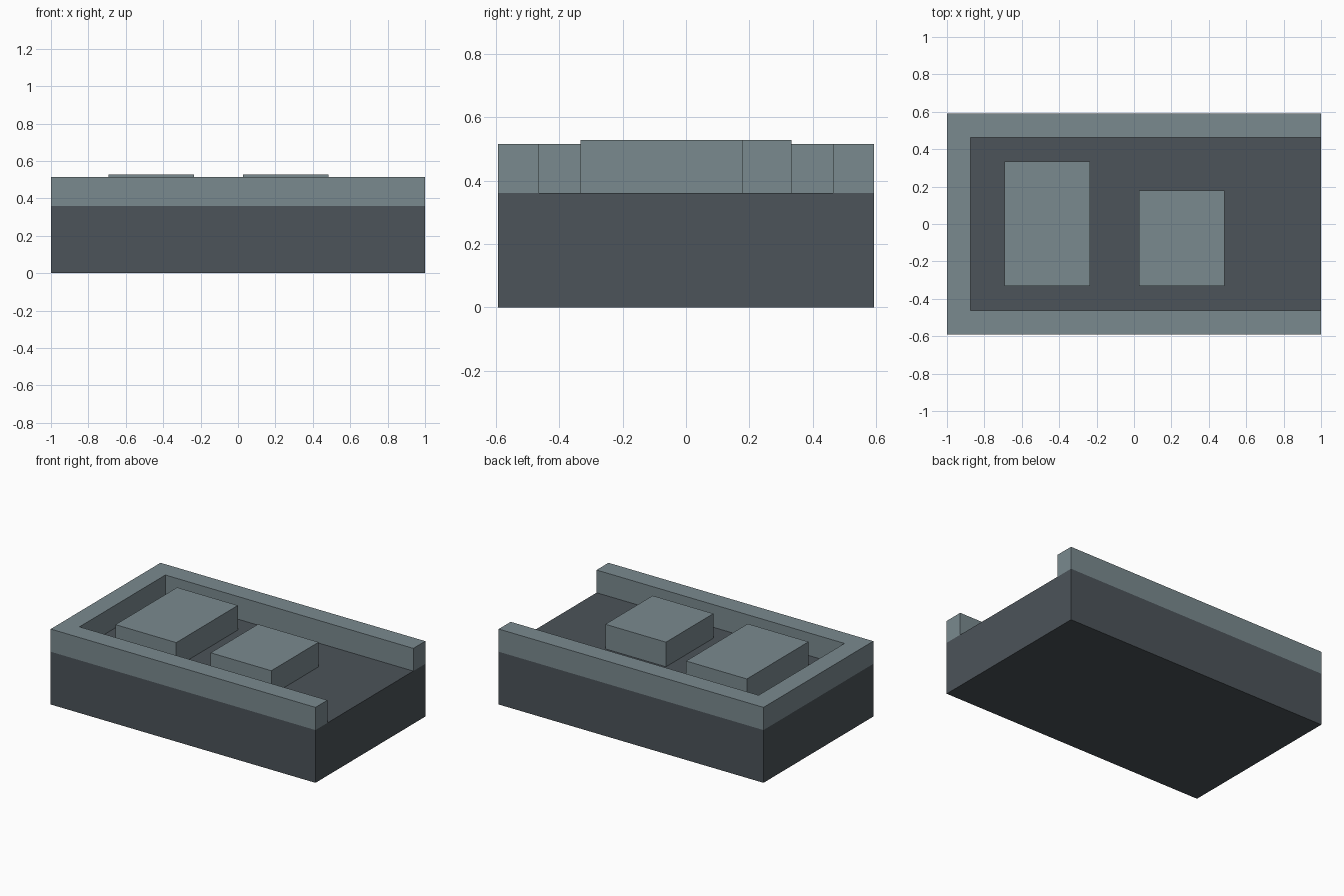
import bpy, bmesh

if "Cube" in bpy.data.objects:
    bpy.data.objects.remove(bpy.data.objects["Cube"])


def material(name, rgb):
    m = bpy.data.materials.new(name)
    m.diffuse_color = (*rgb, 1)
    m.use_nodes = True
    m.node_tree.nodes["Principled BSDF"].inputs["Base Color"].default_value = m.diffuse_color
    return m


def prism(name, outline, z0, z1, mat):
    """Extrude a flat xy outline (counter-clockwise) from z0 up to z1."""
    bm = bmesh.new()
    face = bm.faces.new([bm.verts.new((x, y, z0)) for x, y in outline])
    ext = bmesh.ops.extrude_face_region(bm, geom=[face], use_keep_orig=True)
    top = [g for g in ext["geom"] if isinstance(g, bmesh.types.BMVert)]
    bmesh.ops.translate(bm, verts=top, vec=(0, 0, z1 - z0))
    bmesh.ops.recalc_face_normals(bm, faces=bm.faces)
    mesh = bpy.data.meshes.new(name)
    bm.to_mesh(mesh)
    bm.free()
    mesh.materials.append(mat)
    obj = bpy.data.objects.new(name, mesh)
    bpy.context.collection.objects.link(obj)
    return obj


def rect(x0, x1, y0, y1):
    return [(x0, y0), (x1, y0), (x1, y1), (x0, y1)]


dark = material("dark_grey", (0.072, 0.087, 0.100))
light = material("light_grey", (0.195, 0.254, 0.275))

FLOOR, RIM = 0.36, 0.515
HALF_Y, INNER_Y, INNER_X = 0.592, 0.463, -0.873

# Solid lower slab
prism("base", rect(-1, 1, -HALF_Y, HALF_Y), 0, FLOOR, dark)

# U-shaped rim, open on the right
prism("rim_wall", [(-1, -HALF_Y), (1, -HALF_Y), (1, -INNER_Y), (INNER_X, -INNER_Y),
                   (INNER_X, INNER_Y), (1, INNER_Y), (1, HALF_Y), (-1, HALF_Y)],
      FLOOR, RIM, light)

# Two raised blocks inside the rim
prism("large_block", rect(-0.693, -0.234, -0.332, 0.333), FLOOR, 0.528, light)
prism("small_block", rect(0.026, 0.484, -0.332, 0.179), FLOOR, 0.528, light)
